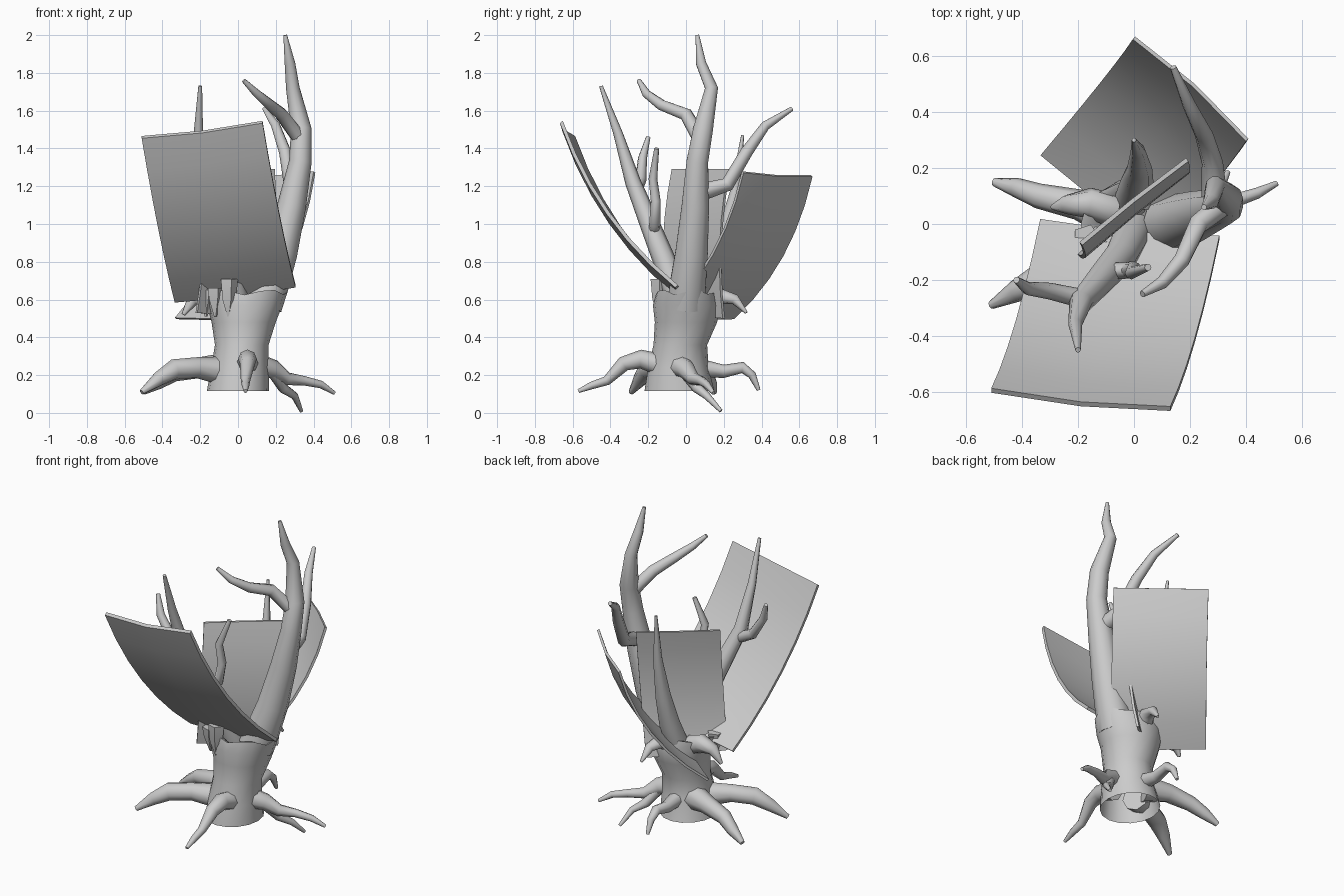
import bpy, bmesh, math
from mathutils import Vector

cube = bpy.data.objects.get("Cube")
if cube:
    bpy.data.objects.remove(cube, do_unlink=True)

grey = bpy.data.materials.new("plain_grey")
grey.use_nodes = True
grey.diffuse_color = (0.6, 0.6, 0.6, 1)
grey.node_tree.nodes["Principled BSDF"].inputs["Base Color"].default_value = (0.6, 0.6, 0.6, 1)


def finish(name, bm, angle=40):
    bmesh.ops.recalc_face_normals(bm, faces=bm.faces[:])
    mesh = bpy.data.meshes.new(name)
    bm.to_mesh(mesh)
    bm.free()
    mesh.materials.append(grey)
    ob = bpy.data.objects.new(name, mesh)
    bpy.context.collection.objects.link(ob)
    bpy.ops.object.select_all(action="DESELECT")
    ob.select_set(True)
    bpy.context.view_layer.objects.active = ob
    bpy.ops.object.shade_smooth_by_angle(angle=math.radians(angle))


def bridge(bm, rings):
    n = len(rings[0])
    for a, b in zip(rings, rings[1:]):
        for i in range(n):
            j = (i + 1) % n
            bm.faces.new((a[i], a[j], b[j], b[i]))


# Tapered limb through (x, y, z, radius) points
def limb(name, pts, sides=8):
    bm = bmesh.new()
    pos = [Vector(p[:3]) for p in pts]
    rings, side = [], None
    for i, p in enumerate(pos):
        t = (pos[min(i + 1, len(pos) - 1)] - pos[max(i - 1, 0)]).normalized()
        ref = side if side else (Vector((1, 0, 0)) if abs(t.x) < 0.8 else Vector((0, 1, 0)))
        side = (ref - t * ref.dot(t)).normalized()
        up = t.cross(side)
        angles = [math.tau * k / sides for k in range(sides)]
        rings.append([bm.verts.new(p + pts[i][3] * (side * math.cos(a) + up * math.sin(a))) for a in angles])
    bridge(bm, rings)
    bm.faces.new(rings[0])
    bm.faces.new(rings[-1])
    finish(name, bm, 50)


# Curved slab: two bottom corners, two top corners, bowed outward along height (sag) and width (bulge)
def sheet(name, bl, br, tl, tr, out, sag, bulge, thick):
    bl, br, tl, tr, out = map(Vector, (bl, br, tl, tr, out))
    out.normalize()
    bm = bmesh.new()
    rows, cols, grid = 6, 2, []
    for r in range(rows + 1):
        v = r / rows
        a, b = bl.lerp(tl, v), br.lerp(tr, v)
        row = []
        for c in range(cols + 1):
            u = c / cols
            bow = 4 * (sag * v * (1 - v) + bulge * u * (1 - u))
            row.append(bm.verts.new(a.lerp(b, u) + out * (bow + thick / 2)))
        grid.append(row)
    for r in range(rows):
        for c in range(cols):
            bm.faces.new((grid[r][c], grid[r][c + 1], grid[r + 1][c + 1], grid[r + 1][c]))
    back = bmesh.ops.extrude_face_region(bm, geom=bm.faces[:])["geom"]
    bmesh.ops.translate(bm, vec=-out * thick, verts=[g for g in back if isinstance(g, bmesh.types.BMVert)])
    finish(name, bm)


# Trunk: (z, centre x, centre y, radius x, radius y), open base, ragged rim and hollow top
bm = bmesh.new()
rings = []
profile = [(.115, 0, -.035, .165, .185), (.24, .01, -.04, .152, .16), (.36, .02, -.03, .142, .142),
           (.48, .03, 0, .17, .165), (.57, .035, 0, .2, .175), (.64, .035, 0, .225, .16),
           (.63, .035, 0, .19, .135), (.57, .03, 0, .14, .1)]
for k, (z, cx, cy, rx, ry) in enumerate(profile):
    ring = []
    for i in range(16):
        a = math.tau * i / 16
        jag = 0.015 * math.sin(5 * a) if k in (5, 6) else 0
        ring.append(bm.verts.new((cx + rx * math.cos(a), cy + ry * math.sin(a), z + jag)))
    rings.append(ring)
bridge(bm, rings)
bm.faces.new(rings[-1])
finish("trunk", bm)

# Main stem and its two branches
limb("main_stem", [(.13, 0, .57, .105), (.17, .01, .68, .1), (.225, .03, .85, .09), (.285, .05, 1.1, .076),
                   (.33, .06, 1.33, .06), (.335, .09, 1.5, .055), (.29, .135, 1.72, .036),
                   (.275, .08, 1.85, .028), (.25, .06, 2, .01)], 10)
limb("stem_front_branch", [(.32, .07, 1.46, .04), (.23, 0, 1.58, .036), (.17, -.13, 1.63, .03),
                           (.1, -.21, 1.69, .023), (.03, -.25, 1.76, .012)])
limb("stem_back_branch", [(.29, .05, 1.16, .05), (.28, .22, 1.21, .038), (.25, .32, 1.38, .033),
                          (.2, .42, 1.52, .025), (.14, .56, 1.61, .012)])

# Front limb with twigs
limb("front_limb", [(0, -.02, .55, .07), (-.05, -.12, .82, .06), (-.12, -.2, 1.02, .052),
                    (-.19, -.28, 1.22, .042), (-.21, -.36, 1.48, .025), (-.2, -.45, 1.73, .01)])
limb("front_outer_twig", [(-.17, -.27, 1.16, .035), (-.3, -.24, 1.23, .03), (-.38, -.23, 1.35, .024),
                          (-.42, -.2, 1.46, .012)])
limb("front_inner_twig", [(-.1, -.17, .96, .03), (-.02, -.165, 1.0, .03), (.0, -.16, 1.12, .026),
                          (-.01, -.175, 1.24, .023), (.05, -.155, 1.4, .013)])
limb("back_limb", [(-.01, .08, .55, .065), (.01, .15, .73, .06), (.02, .2, .92, .045),
                   (.015, .26, 1.17, .027), (0, .3, 1.47, .008)])

# Broken drooping stubs and bark splinters on the rim
limb("back_stub", [(.02, .08, .57, .06), (.05, .18, .62, .045), (.075, .26, .6, .028), (.09, .32, .53, .008)])
limb("side_stub", [(-.08, .05, .58, .06), (-.16, .075, .62, .055), (-.24, .07, .6, .035), (-.29, .06, .52, .01)])
for i, (x, y, h) in enumerate([(-.05, -.14, .71), (-.12, -.1, .66), (-.17, -.05, .65)]):
    limb(f"bark_splinter_{i}", [(x, y, .51, .008), (x, y, .6, .04), (x, y, h, .05)], 5)

# Roots
limb("front_root", [(.05, -.12, .25, .06), (.05, -.24, .285, .05), (.05, -.33, .26, .04), (.04, -.42, .17, .025),
                    (.04, -.5, .145, .02), (.04, -.57, .115, .01)])
limb("right_front_root", [(-.06, -.06, .22, .08), (-.22, -.14, .24, .055), (-.34, -.2, .23, .055),
                          (-.42, -.24, .18, .04), (-.51, -.29, .11, .015)])
limb("right_back_root", [(-.06, .02, .24, .08), (-.2, .07, .24, .055), (-.34, .1, .21, .045),
                         (-.42, .13, .16, .035), (-.5, .15, .11, .015)])
limb("back_root", [(0, .06, .24, .05), (0, .2, .22, .035), (0, .3, .24, .03), (0, .35, .2, .022), (0, .385, .12, .01)])
limb("left_root", [(.1, -.04, .25, .065), (.19, 0, .23, .05), (.26, .04, .18, .035), (.35, .08, .17, .025),
                   (.44, .11, .15, .02), (.51, .145, .105, .01)])
limb("left_low_root", [(.19, 0, .22, .04), (.24, .06, .13, .028), (.3, .11, .09, .02), (.335, .185, .01, .01)])

# Curved slabs standing around the trunk
sheet("front_sheet", (-.335, .01, .59), (.305, -.05, .67), (-.51, -.595, 1.46), (.13, -.66, 1.54),
      (0, -.8, -.6), .075, .02, .02)
sheet("back_sheet", (-.33, .25, .5), (.07, -.12, .51), (0, .665, 1.255), (.405, .3, 1.275),
      (.56, .6, -.5), .085, .02, .015)
sheet("side_sheet", (-.22, -.1, .53), (.14, .2, .5), (-.19, -.07, 1.29), (.19, .23, 1.29),
      (.63, -.77, 0), .04, -.005, .015)
